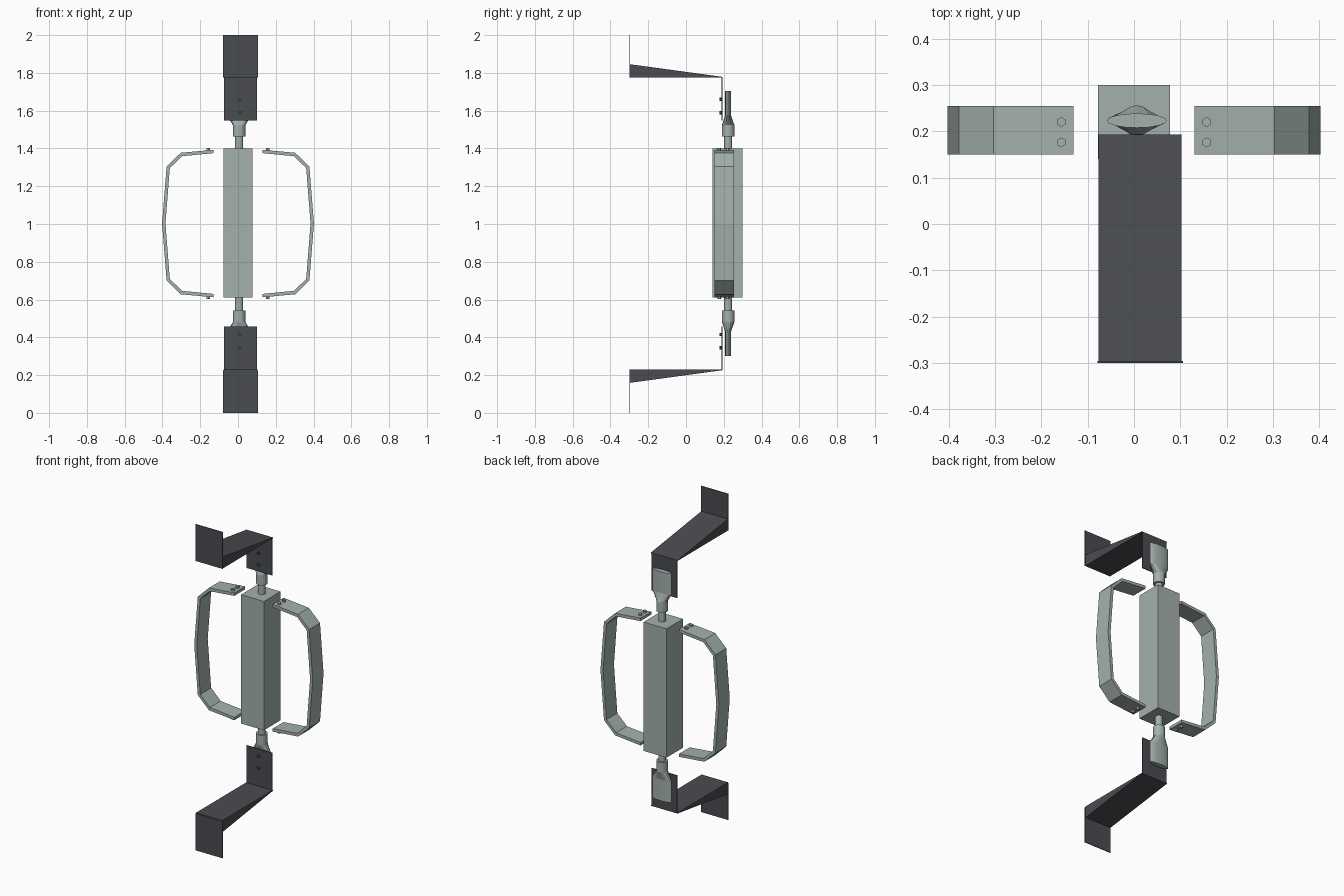
import bpy, bmesh, math
from mathutils import Vector

if "Cube" in bpy.data.objects:
    bpy.data.objects.remove(bpy.data.objects["Cube"])


def material(name, rgb):
    m = bpy.data.materials.new(name)
    m.diffuse_color = (*rgb, 1)
    m.use_nodes = True
    m.node_tree.nodes["Principled BSDF"].inputs["Base Color"].default_value = m.diffuse_color
    return m


STEEL = material("pale grey green steel", (0.37, 0.44, 0.42))
DARK = material("dark charcoal metal", (0.068, 0.072, 0.082))


def finish(name, bm, mat):
    bmesh.ops.recalc_face_normals(bm, faces=bm.faces)
    me = bpy.data.meshes.new(name)
    bm.to_mesh(me)
    bm.free()
    me.materials.append(mat)
    ob = bpy.data.objects.new(name, me)
    bpy.context.collection.objects.link(ob)
    return ob


def loft(name, rings, mat):
    """Skin a list of equal-length point rings and cap both ends."""
    bm = bmesh.new()
    vs = [[bm.verts.new(p) for p in ring] for ring in rings]
    n = len(vs[0])
    for a, b in zip(vs, vs[1:]):
        for i in range(n):
            j = (i + 1) % n
            bm.faces.new((a[i], a[j], b[j], b[i]))
    bm.faces.new(vs[0])
    bm.faces.new(vs[-1])
    return finish(name, bm, mat)


def box(name, x0, x1, y0, y1, z0, z1, mat):
    rings = [[(x0, y0, z), (x1, y0, z), (x1, y1, z), (x0, y1, z)] for z in (z0, z1)]
    return loft(name, rings, mat)


def ellipse(cx, cy, z, rx, ry, n=16):
    return [(cx + rx * math.cos(2 * math.pi * i / n),
             cy + ry * math.sin(2 * math.pi * i / n), z) for i in range(n)]


def hex_bolt(name, centre, axis, r, depth):
    bm = bmesh.new()
    bmesh.ops.create_cone(bm, cap_ends=True, segments=6, radius1=r, radius2=r, depth=depth)
    rot = Vector((0, 0, 1)).rotation_difference(Vector(axis)).to_matrix()
    bmesh.ops.rotate(bm, verts=bm.verts, matrix=rot)
    bmesh.ops.translate(bm, verts=bm.verts, vec=centre)
    finish(name, bm, STEEL if axis[2] else DARK)


MID = 1.0025  # mirror height between upper and lower halves

# central square body
box("body", -0.078, 0.078, 0.14, 0.30, 0.61, 1.40, STEEL)

for end, s in (("upper", 1), ("lower", -1)):
    def h(z):
        return z if s > 0 else 2 * MID - z

    def edge(z):  # outer plates meet the exact ends of the model
        return z if s > 0 else 2.0 - z

    # rod, collar and flattened tube end
    profile = [(1.39, .021, .021), (1.462, .021, .021), (1.462, .033, .033),
               (1.524, .033, .033), (1.575, .065, .0155), (1.705, .065, .0155)]
    loft(end + "_flattened_tube",
         [ellipse(0.006, 0.223, h(z), rx, ry) for z, rx, ry in profile], STEEL)

    # stepped bracket: inner plate, wedge arm, outer plate
    box(end + "_inner_plate", -0.075, 0.10, 0.188, 0.193, *sorted((h(1.547), h(1.775))), DARK)
    x0, x1 = -0.077, 0.103
    loft(end + "_wedge_arm",
         [[(x, -0.298, h(1.775)), (x, 0.193, h(1.775)), (x, 0.193, h(1.779)),
           (x, -0.298, h(1.846))] for x in (x0, x1)], DARK)
    box(end + "_outer_plate", -0.079, 0.106, -0.30, -0.296,
        *sorted((edge(1.775), edge(2.0))), DARK)

    # bolts through the inner plate
    for z in (1.59, 1.66):
        hex_bolt(end + "_plate_bolt", (0.01, 0.186, h(z)), (0, 1, 0), 0.009, 0.016)

# side handles: bent flat bars, each with bolts at both ends
outer = [(0.13, 1.393), (0.303, 1.377), (0.378, 1.304), (0.402, MID)]
inner = [(0.13, 1.375), (0.296, 1.359), (0.361, 1.296), (0.384, MID)]
outer += [(x, 2 * MID - z) for x, z in outer[-2::-1]]
inner += [(x, 2 * MID - z) for x, z in inner[-2::-1]]
for side, s in (("right", 1), ("left", -1)):
    loft(side + "_handle",
         [[(s * a[0], 0.15, a[1]), (s * a[0], 0.255, a[1]),
           (s * b[0], 0.255, b[1]), (s * b[0], 0.15, b[1])]
          for a, b in zip(outer, inner)], STEEL)
    for y in (0.176, 0.22):
        for z in (1.394, 2 * MID - 1.394):
            hex_bolt(side + "_handle_bolt", (s * 0.157, y, z), (0, 0, 1), 0.0105, 0.018)
